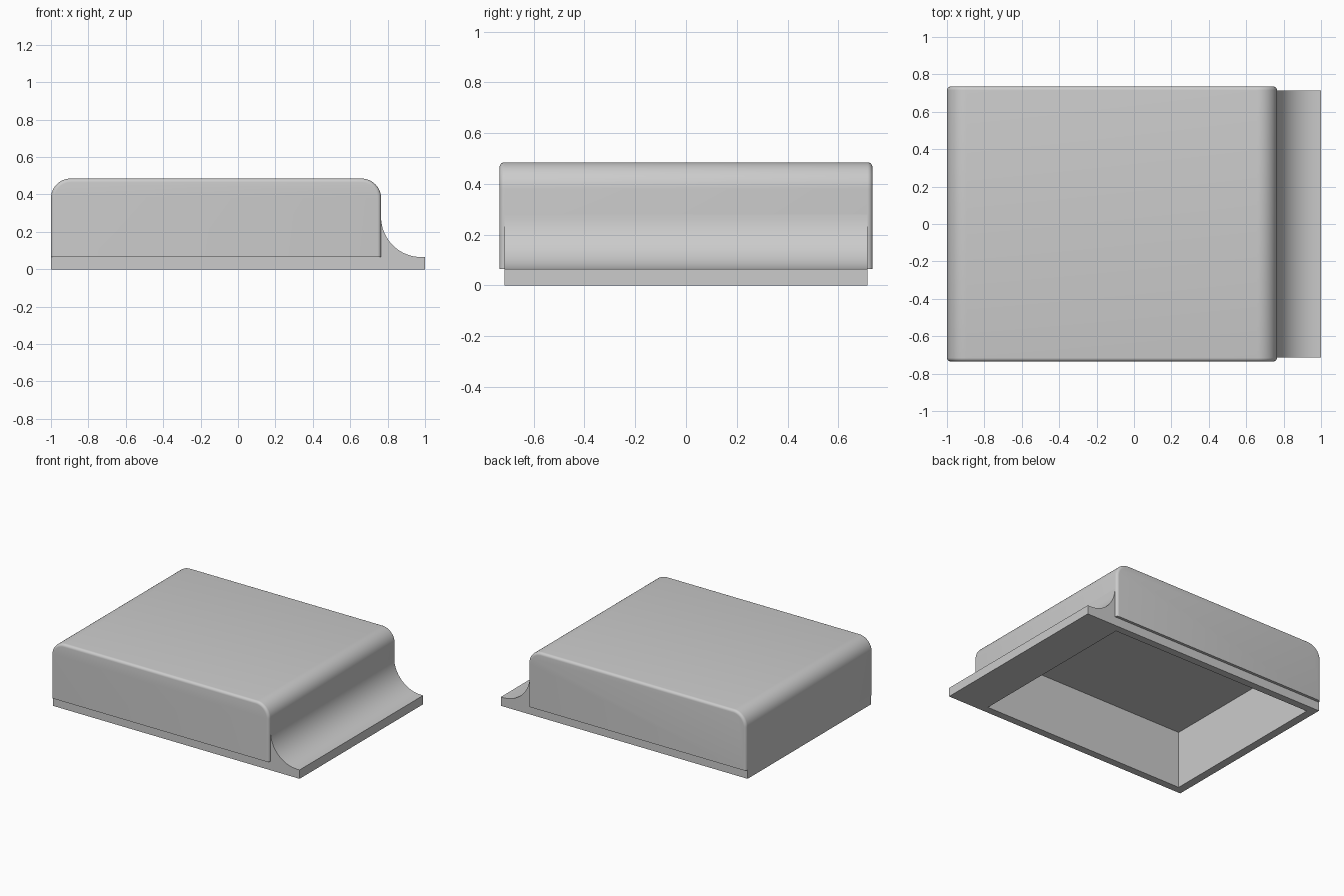
import bpy, bmesh, math

if "Cube" in bpy.data.objects:
    bpy.data.objects.remove(bpy.data.objects["Cube"])

LEFT, WALL, STEP, TOP = -1.0, 0.765, 0.065, 0.485
BODY_Y, BASE_Y = 0.735, 0.715

grey = bpy.data.materials.new("plain grey")
grey.use_nodes = True
colour = (0.6, 0.6, 0.6, 1)
grey.diffuse_color = colour
grey.node_tree.nodes["Principled BSDF"].inputs["Base Color"].default_value = colour


def arc(cx, cz, r, start, end, steps=16):
    angles = [math.radians(start + (end - start) * i / steps) for i in range(steps + 1)]
    return [(cx + r * math.cos(a), cz + r * math.sin(a)) for a in angles]


def extrude_profile(name, points, half_y, rim=0):
    """Extrude an x-z outline along y, optionally rounding the end rims."""
    bm = bmesh.new()
    face = bm.faces.new([bm.verts.new((x, -half_y, z)) for x, z in points])
    moved = bmesh.ops.extrude_face_region(bm, geom=[face])["geom"]
    bmesh.ops.translate(bm, vec=(0, 2 * half_y, 0),
                        verts=[v for v in moved if isinstance(v, bmesh.types.BMVert)])
    bmesh.ops.recalc_face_normals(bm, faces=bm.faces)
    if rim:
        # Every end edge except the bottom one
        edges = [e for e in bm.edges
                 if abs(e.verts[0].co.y - e.verts[1].co.y) < 1e-5
                 and max(v.co.z for v in e.verts) > STEP + 1e-4]
        bmesh.ops.bevel(bm, geom=edges, offset=rim, segments=5,
                        profile=0.5, affect='EDGES', clamp_overlap=True)
    mesh = bpy.data.meshes.new(name)
    bm.to_mesh(mesh)
    bm.free()
    mesh.materials.append(grey)
    obj = bpy.data.objects.new(name, mesh)
    bpy.context.collection.objects.link(obj)
    return obj


# Rounded main body
radius = 0.105
body = extrude_profile(
    "body",
    [(LEFT, STEP), (WALL, STEP)]
    + arc(WALL - radius, TOP - radius, radius, 0, 90)
    + arc(LEFT + radius, TOP - radius, radius, 90, 180),
    BODY_Y, rim=0.02)

# Base plate with the concave sweep up to the body
sweep = 0.215
base = extrude_profile(
    "base",
    [(LEFT, 0), (1, 0), (1, STEP)]
    + arc(WALL + sweep, STEP + sweep, sweep, 270, 180)
    + [(WALL - 0.02, STEP + sweep), (WALL - 0.02, STEP), (LEFT, STEP)],
    BASE_Y)

# Hollow open underneath
hollow = extrude_profile(
    "hollow_cutter", [(-0.94, -0.1), (0.71, -0.1), (0.71, 0.42), (-0.94, 0.42)], 0.66)
hollow.hide_render = True

for part in (body, base):
    bpy.ops.object.select_all(action='DESELECT')
    part.select_set(True)
    bpy.context.view_layer.objects.active = part
    cut = part.modifiers.new("hollow", 'BOOLEAN')
    cut.operation, cut.solver, cut.object = 'DIFFERENCE', 'EXACT', hollow
    bpy.ops.object.modifier_apply(modifier=cut.name)
    bpy.ops.object.shade_smooth_by_angle(angle=math.radians(30))

bpy.data.objects.remove(hollow)
